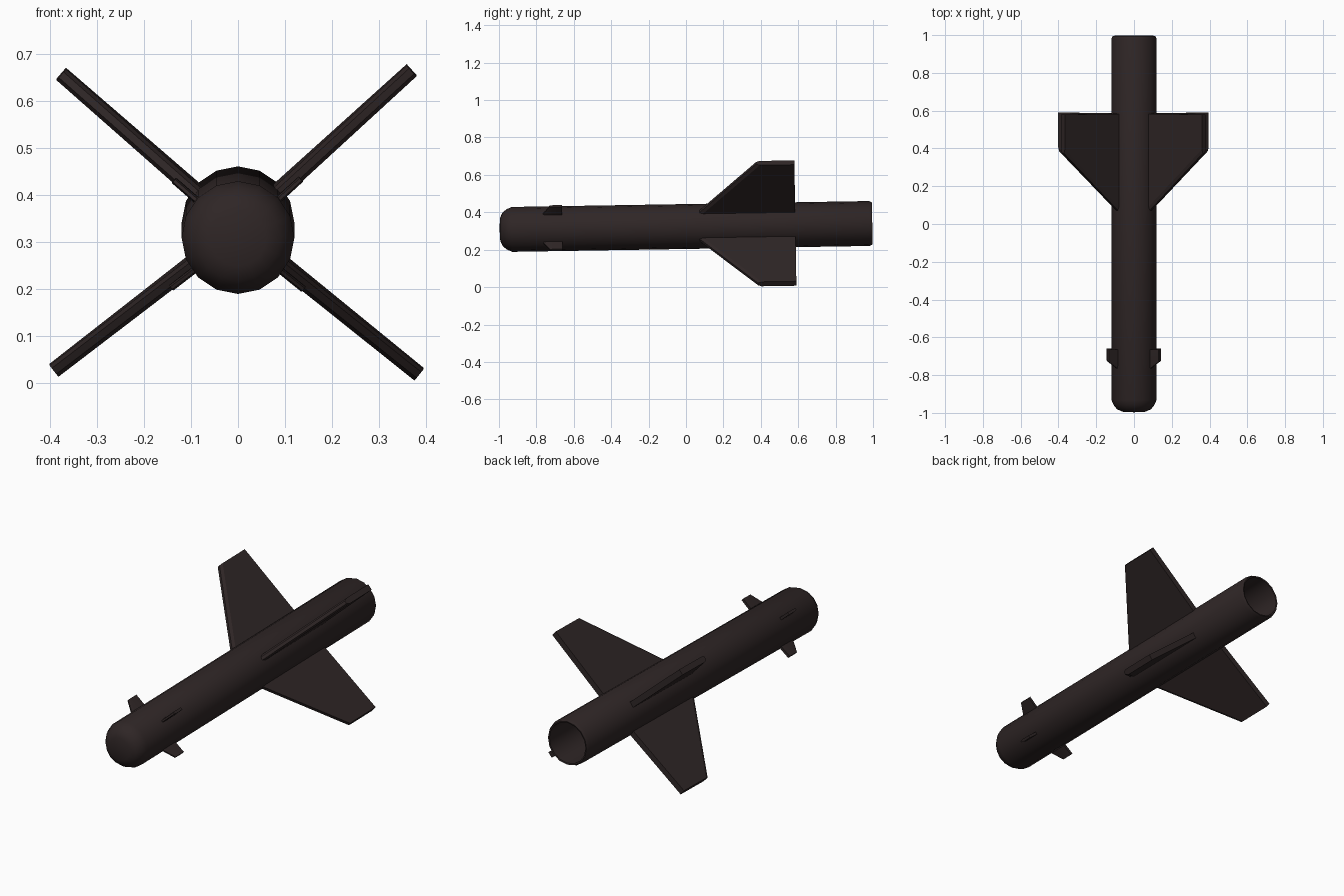
import bpy, bmesh, math
from mathutils import Matrix

cube = bpy.data.objects.get("Cube")
if cube:
    bpy.data.objects.remove(cube, do_unlink=True)

# Single dark brown paint
paint = bpy.data.materials.new("dark brown paint")
paint.use_nodes = True
COLOUR = (0.028, 0.019, 0.019, 1)
paint.diffuse_color = COLOUR
bsdf = next(n for n in paint.node_tree.nodes if n.type == 'BSDF_PRINCIPLED')
bsdf.inputs["Base Color"].default_value = COLOUR
bsdf.inputs["Roughness"].default_value = 0.6

# The whole body sits slightly nose-down
POSE = Matrix.Translation((0, 0, 0.324)) @ Matrix.Rotation(0.0165, 4, 'X')


def finish(bm, name, angle):
    bmesh.ops.remove_doubles(bm, verts=bm.verts, dist=1e-5)
    bmesh.ops.recalc_face_normals(bm, faces=bm.faces)
    mesh = bpy.data.meshes.new(name)
    bm.to_mesh(mesh)
    bm.free()
    mesh.materials.append(paint)
    obj = bpy.data.objects.new(name, mesh)
    bpy.context.collection.objects.link(obj)
    obj.matrix_world = POSE
    bpy.ops.object.select_all(action='DESELECT')
    obj.select_set(True)
    bpy.context.view_layer.objects.active = obj
    bpy.ops.object.shade_smooth_by_angle(angle=math.radians(angle))
    return obj


def lathe(name, profile, sides):
    """Spin (radius, y) points round the y axis."""
    bm = bmesh.new()
    verts = [bm.verts.new((r, y, 0)) for r, y in profile]
    edges = [bm.edges.new(pair) for pair in zip(verts, verts[1:])]
    bmesh.ops.spin(bm, geom=verts + edges, cent=(0, 0, 0), axis=(0, 1, 0),
                   angle=math.tau, steps=sides, use_merge=False)
    return finish(bm, name, 40)


def fin(name, degrees, root, tip, thick, taper):
    """Plate between (radius, front y, back y) stations, thinner at the front."""
    bm = bmesh.new()
    rings = []
    for r, front, back in (root, tip):
        h = thick / 2
        section = [(front, h * 0.5), (front + taper, h), (back, h),
                   (back, -h), (front + taper, -h), (front, -h * 0.5)]
        rings.append([bm.verts.new((r, y, z)) for y, z in section])
    a, b = rings
    bm.faces.new(a)
    bm.faces.new(b)
    for i in range(len(a)):
        j = (i + 1) % len(a)
        bm.faces.new((a[i], a[j], b[j], b[i]))
    bmesh.ops.rotate(bm, verts=bm.verts, cent=(0, 0, 0),
                     matrix=Matrix.Rotation(-math.radians(degrees), 3, 'Y'))
    return finish(bm, name, 20)


# Tube with a rounded blunt nose and an open, hollow tail
lathe("body", [(0, -0.997), (0.06, -0.994), (0.09, -0.981), (0.108, -0.958),
               (0.12, -0.93), (0.12, 0.98), (0.113, 0.996), (0.106, 0.994),
               (0.104, 0.5), (0, 0.5)], 16)

# Large rear wings and small nose fins in an X layout
places = {"upper_left": 42, "upper_right": 139.2,
          "lower_right": 218, "lower_left": 320.8}
for place, degrees in places.items():
    fin("wing_" + place, degrees, (0.09, 0.05, 0.585), (0.497, 0.38, 0.585),
        0.031, 0.02)
    fin("nose_fin_" + place, degrees, (0.1, -0.775, -0.662),
        (0.18, -0.727, -0.662), 0.014, 0.015)
